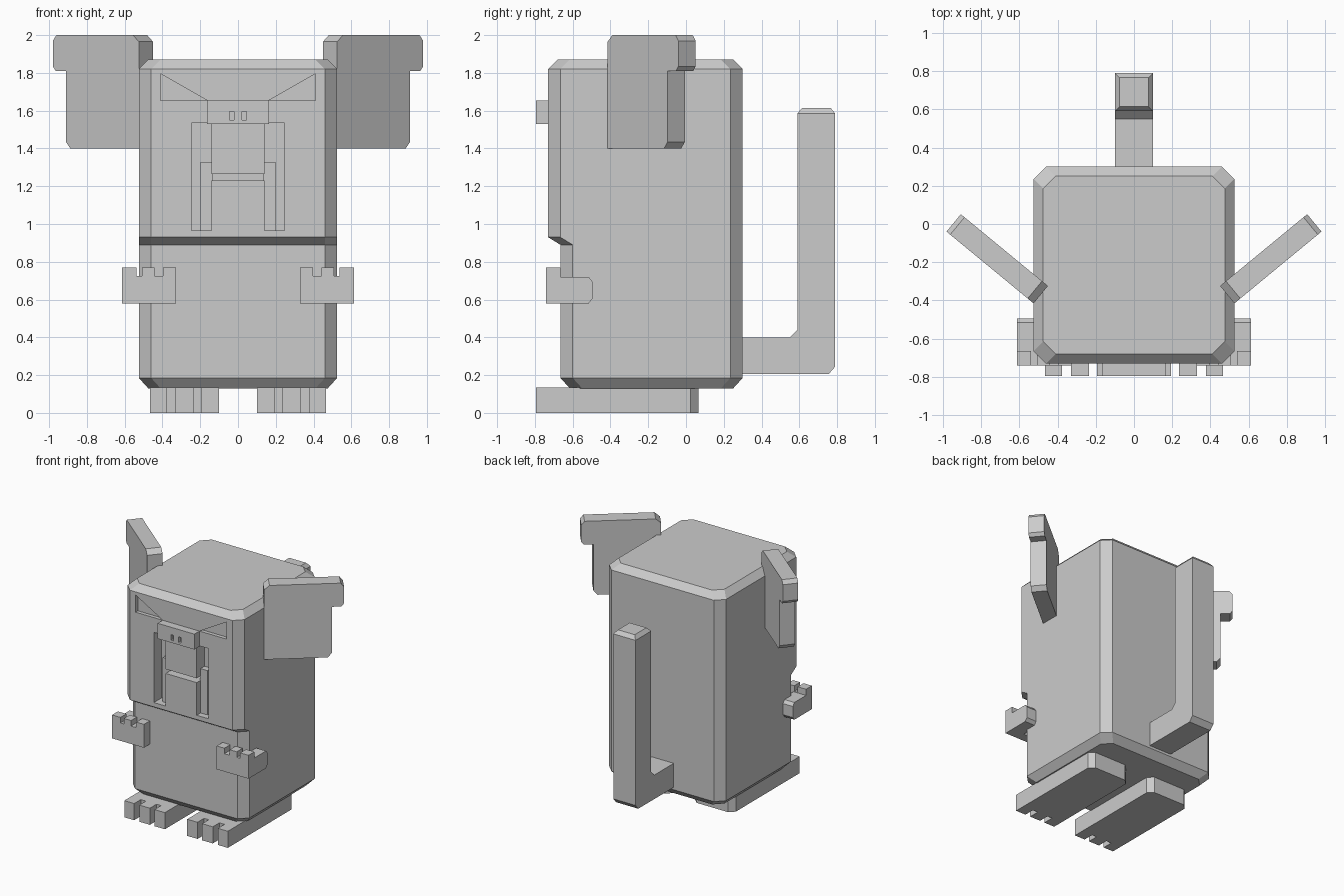
import bpy, bmesh
from mathutils import Vector

cube = bpy.data.objects.get("Cube")
if cube:
    bpy.data.objects.remove(cube, do_unlink=True)

GREY = (0.6, 0.6, 0.6, 1)
grey = bpy.data.materials.new("plain_grey")
grey.use_nodes = True
grey.diffuse_color = GREY
for node in grey.node_tree.nodes:
    if node.type == 'BSDF_PRINCIPLED':
        node.inputs["Base Color"].default_value = GREY


def finish(name, bm):
    bmesh.ops.recalc_face_normals(bm, faces=bm.faces)
    mesh = bpy.data.meshes.new(name)
    bm.to_mesh(mesh)
    bm.free()
    mesh.materials.append(grey)
    obj = bpy.data.objects.new(name, mesh)
    bpy.context.collection.objects.link(obj)
    return obj


def loft(name, rings):
    """Join equal-sized rings of points and cap both ends."""
    bm = bmesh.new()
    loops = [[bm.verts.new(p) for p in ring] for ring in rings]
    for a, b in zip(loops, loops[1:]):
        for i in range(len(a)):
            j = (i + 1) % len(a)
            bm.faces.new((a[i], a[j], b[j], b[i]))
    bm.faces.new(loops[0][::-1])
    bm.faces.new(loops[-1])
    return finish(name, bm)


def extrude(name, outline, origin, u, v, depth):
    """Sweep a flat outline, spanned by u and v, along a depth vector."""
    o, u, v, d = map(Vector, (origin, u, v, depth))
    ring = [o + u * a + v * b for a, b in outline]
    return loft(name, [ring, [p + d for p in ring]])


def box(name, x0, x1, y0, y1, z0, z1):
    return extrude(name, [(x0, z0), (x1, z0), (x1, z1), (x0, z1)],
                   (0, y0, 0), (1, 0, 0), (0, 0, 1), (0, y1 - y0, 0))


def cut(target, cutter):
    cutter.hide_render = True
    mod = target.modifiers.new("cut", 'BOOLEAN')
    mod.operation = 'DIFFERENCE'
    mod.solver = 'EXACT'
    mod.object = cutter
    bpy.context.view_layer.objects.active = target
    bpy.ops.object.modifier_apply(modifier=mod.name)
    bpy.data.objects.remove(cutter, do_unlink=True)


def octagon(z, inset, front):
    """Rectangle with chamfered corners at height z."""
    x, f, b, c = 0.525 - inset, front + inset, 0.3 - inset, 0.065
    return [(-x + c, f, z), (x - c, f, z), (x, f + c, z), (x, b - c, z),
            (x - c, b, z), (-x + c, b, z), (-x, b - c, z), (-x, f + c, z)]


# Body: chamfered block whose head overhangs the belly
FACE, BELLY = -0.73, -0.665
body = loft("body", [octagon(0.13, 0.05, BELLY), octagon(0.185, 0, BELLY),
                     octagon(0.89, 0, BELLY), octagon(0.93, 0, FACE),
                     octagon(1.82, 0, FACE), octagon(1.87, 0.05, FACE)])

# Face recesses: mouth and two slanted eyes
FLOOR = FACE + 0.1
cut(body, box("mouth_cutter", -0.245, 0.245, FACE - 0.1, FLOOR, 0.965, 1.535))
for s in (-1, 1):
    cut(body, extrude("eye_cutter", [(0.41, 1.655), (0.165, 1.655), (0.41, 1.795)],
                      (0, FACE - 0.1, 0), (s, 0, 0), (0, 0, 1), (0, 0.13, 0)))

# Nose with nostrils, lips and tusks
nose = box("nose", -0.165, 0.165, -0.795, FACE + 0.02, 1.53, 1.655)
for s in (-1, 1):
    cut(nose, box("nostril_cutter", s * 0.033 - 0.011, s * 0.033 + 0.011,
                  -0.85, -0.77, 1.55, 1.595))
box("upper_lip", -0.14, 0.14, FACE, FLOOR + 0.02, 1.265, 1.54)
box("lower_lip", -0.14, 0.14, FACE, FLOOR + 0.02, 0.955, 1.23)

for s, side in ((1, "left"), (-1, "right")):
    # Tusk
    box(side + "_tusk", s * 0.135, s * 0.2, FLOOR - 0.05, FLOOR + 0.02, 0.955, 1.325)

    # Ear: notched plate angled backwards
    ear = [(0, 1.4), (0, 1.965), (0.04, 2), (0.565, 2), (0.59, 1.97), (0.59, 1.835),
           (0.57, 1.81), (0.5, 1.81), (0.5, 1.435), (0.47, 1.4)]
    extrude(side + "_ear", ear, (s * 0.525, -0.415, 0), (s * 0.772, 0.636, 0),
            (0, 0, 1), (-s * 0.075, 0.091, 0))

    # Hand: palm with three upright fingers
    hand = [(0.327, 0.58), (0.613, 0.58), (0.613, 0.77), (0.538, 0.77), (0.538, 0.725),
            (0.507, 0.725), (0.507, 0.77), (0.443, 0.77), (0.443, 0.725),
            (0.396, 0.725), (0.396, 0.77), (0.327, 0.77)]
    extrude(side + "_hand", hand, (0, -0.74, 0), (s, 0, 0), (0, 0, 1), (0, 0.075, 0))
    arm = [(-0.67, 0.58), (-0.515, 0.58), (-0.495, 0.605), (-0.495, 0.695),
           (-0.515, 0.72), (-0.67, 0.72)]
    extrude(side + "_arm", arm, (s * 0.5, 0, 0), (0, 1, 0), (0, 0, 1), (s * 0.113, 0, 0))

    # Foot: chamfered heel and three toes
    foot = [(0.1, 0.025), (0.14, 0.065), (0.425, 0.065), (0.465, 0.025), (0.465, -0.795),
            (0.376, -0.795), (0.376, -0.71), (0.33, -0.71), (0.33, -0.795),
            (0.235, -0.795), (0.235, -0.71), (0.193, -0.71), (0.193, -0.795), (0.1, -0.795)]
    extrude(side + "_foot", foot, (0, 0, 0), (s, 0, 0), (0, 1, 0), (0, 0, 0.135))

# Tail: bent bar rising behind the body, with a bevelled tip
tail = [(0.27, 0.205), (0.755, 0.205), (0.79, 0.245), (0.79, 1.585),
        (0.59, 1.585), (0.59, 0.44), (0.55, 0.4), (0.27, 0.4)]
extrude("tail", tail, (-0.1, 0, 0), (0, 1, 0), (0, 0, 1), (0.2, 0, 0))


def tip_ring(z, inset):
    x, a, b = 0.1 - inset, 0.59 + inset, 0.79 - inset
    return [(-x, a, z), (x, a, z), (x, b, z), (-x, b, z)]


loft("tail_tip", [tip_ring(1.585, 0), tip_ring(1.615, 0.025)])
